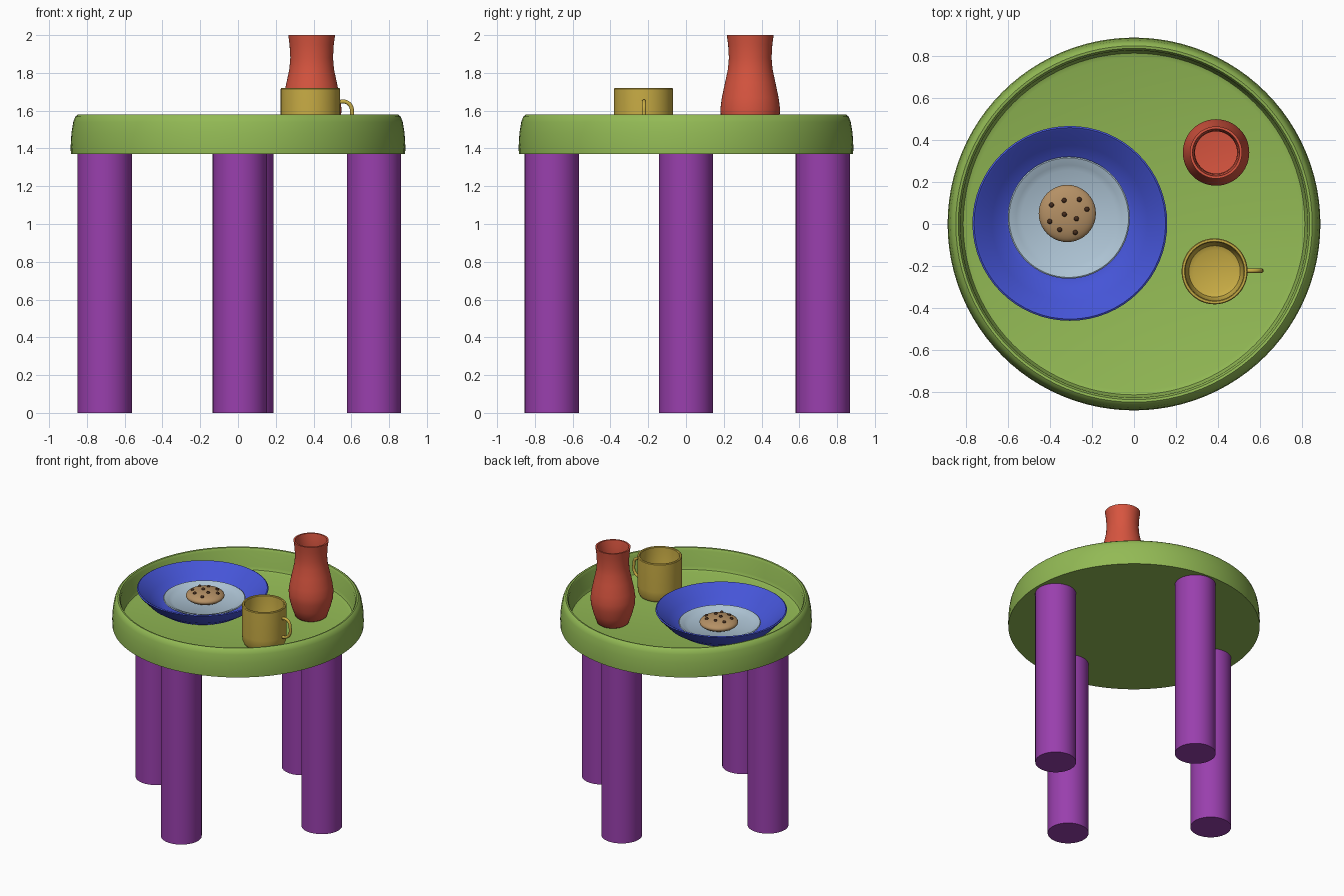
import bpy, bmesh, math

if "Cube" in bpy.data.objects:
    bpy.data.objects.remove(bpy.data.objects["Cube"])


def material(name, r, g, b):
    m = bpy.data.materials.new(name)
    m.diffuse_color = (r, g, b, 1)
    m.use_nodes = True
    m.node_tree.nodes["Principled BSDF"].inputs["Base Color"].default_value = m.diffuse_color
    return m


GREEN = material("green", 0.29, 0.49, 0.09)
PURPLE = material("purple", 0.32, 0.05, 0.42)
RED = material("red", 0.68, 0.09, 0.05)
YELLOW = material("yellow", 0.59, 0.42, 0.06)
BLUE = material("blue", 0.06, 0.09, 0.68)
PALE = material("pale_blue", 0.42, 0.55, 0.66)
TAN = material("tan", 0.46, 0.28, 0.13)
BROWN = material("dark_brown", 0.06, 0.025, 0.012)


def finish(obj, name, mat, angle=35):
    obj.name = name
    obj.data.materials.append(mat)
    bpy.ops.object.select_all(action='DESELECT')
    obj.select_set(True)
    bpy.context.view_layer.objects.active = obj
    bpy.ops.object.shade_smooth_by_angle(angle=math.radians(angle))
    return obj


def lathe(name, profile, centre, mat, segments=64):
    """Spin a closed (radius, z) profile, both ends on the axis."""
    bm = bmesh.new()
    verts = [bm.verts.new((r, 0, z)) for r, z in profile]
    edges = [bm.edges.new(p) for p in zip(verts, verts[1:])]
    bmesh.ops.spin(bm, geom=verts + edges, cent=(0, 0, 0), axis=(0, 0, 1),
                   angle=2 * math.pi, steps=segments, use_merge=True)
    bmesh.ops.remove_doubles(bm, verts=bm.verts, dist=0.0005)
    bmesh.ops.recalc_face_normals(bm, faces=bm.faces)
    me = bpy.data.meshes.new(name)
    bm.to_mesh(me)
    bm.free()
    obj = bpy.data.objects.new(name, me)
    bpy.context.collection.objects.link(obj)
    obj.location = (centre[0], centre[1], 0)
    return finish(obj, name, mat)


# Tray-like table top with a raised rounded rim
lathe("table_top", [(0, 1.37), (0.885, 1.37), (0.886, 1.41), (0.882, 1.48), (0.872, 1.54),
                    (0.862, 1.568), (0.847, 1.58), (0.835, 1.578), (0.825, 1.56),
                    (0.822, 1.44), (0.812, 1.418), (0.79, 1.41), (0, 1.41)],
      (0, 0), GREEN, 96)

# Four round legs
for name, x, y in (("left_leg", -0.705, 0), ("right_leg", 0.72, 0),
                   ("front_leg", 0.01, -0.71), ("back_leg", 0.045, 0.725)):
    lathe(name, [(0, 0), (0.144, 0), (0.144, 1.38), (0, 1.38)], (x, y), PURPLE, 48)

# Blue bowl and pale plate inside it
lathe("bowl", [(0, 1.41), (0.25, 1.41), (0.3, 1.422), (0.38, 1.475), (0.455, 1.555),
               (0.463, 1.568), (0.455, 1.573), (0.445, 1.567), (0.37, 1.495),
               (0.31, 1.452), (0.27, 1.435), (0, 1.43)], (-0.305, 0.003), BLUE)
lathe("plate", [(0, 1.43), (0.2, 1.43), (0.23, 1.445), (0.285, 1.475), (0.29, 1.481),
                (0.284, 1.485), (0.25, 1.472), (0.225, 1.457), (0, 1.455)],
      (-0.31, 0.03), PALE)

# Cookie and its chips
CX, CY, CZ, CR, CH = -0.317, 0.05, 1.493, 0.136, 0.044
bpy.ops.mesh.primitive_uv_sphere_add(segments=40, ring_count=20, location=(CX, CY, CZ))
cookie = bpy.context.object
cookie.scale = (CR, CR, CH)
finish(cookie, "cookie", TAN, 60)
chips = [(-0.075, 0.04), (-0.015, 0.062), (0.057, 0.066), (0.093, 0.02), (-0.014, -0.004),
         (0.043, -0.025), (-0.083, -0.038), (-0.036, -0.077), (0.038, -0.09)]
for i, (dx, dy) in enumerate(chips):
    z = CZ + CH * math.sqrt(1 - (dx * dx + dy * dy) / CR ** 2)
    bpy.ops.mesh.primitive_uv_sphere_add(segments=12, ring_count=8, radius=0.012,
                                         location=(CX + dx, CY + dy, z))
    finish(bpy.context.object, f"chip_{i + 1}", BROWN, 60)

# Hollow vase
lathe("vase", [(0, 1.41), (0.1, 1.41), (0.113, 1.42), (0.137, 1.49), (0.155, 1.56),
               (0.158, 1.61), (0.15, 1.67), (0.133, 1.75), (0.118, 1.82), (0.113, 1.88),
               (0.117, 1.95), (0.124, 2.0), (0.112, 2.0), (0.104, 1.95), (0.1, 1.88),
               (0.105, 1.82), (0.138, 1.67), (0.144, 1.59), (0.1, 1.44), (0, 1.43)],
      (0.39, 0.34), RED, 48)

# Hollow mug
lathe("mug", [(0, 1.41), (0.115, 1.41), (0.142, 1.42), (0.154, 1.445), (0.157, 1.5),
              (0.157, 1.715), (0.153, 1.72), (0.143, 1.72), (0.139, 1.715), (0.135, 1.47),
              (0.122, 1.44), (0.1, 1.43), (0, 1.43)], (0.383, -0.225), YELLOW, 48)

# Mug handle as a bevelled loop
curve = bpy.data.curves.new("mug_handle", 'CURVE')
curve.dimensions = '3D'
curve.bevel_depth = 0.011
curve.bevel_resolution = 3
path = [(0.53, 1.645), (0.568, 1.647), (0.595, 1.628), (0.604, 1.59),
        (0.6, 1.54), (0.57, 1.508), (0.53, 1.5)]
spline = curve.splines.new('BEZIER')
spline.bezier_points.add(len(path) - 1)
for p, (x, z) in zip(spline.bezier_points, path):
    p.co = (x, -0.222, z)
    p.handle_left_type = p.handle_right_type = 'AUTO'
handle = bpy.data.objects.new("mug_handle", curve)
bpy.context.collection.objects.link(handle)
bpy.ops.object.select_all(action='DESELECT')
handle.select_set(True)
bpy.context.view_layer.objects.active = handle
bpy.ops.object.convert(target='MESH')
finish(bpy.context.object, "mug_handle", YELLOW, 60)
